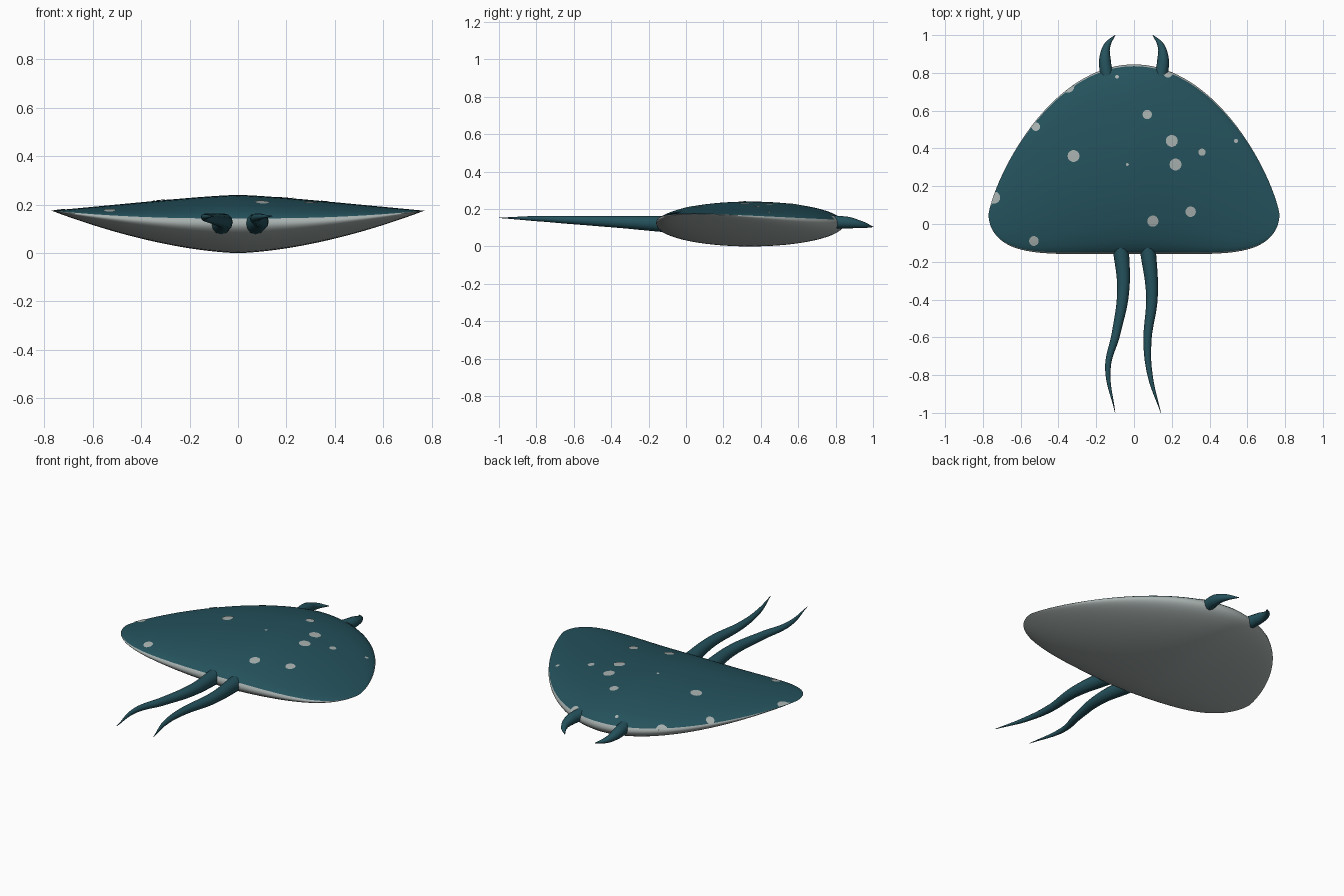
import bpy
import bmesh
import math

cube = bpy.data.objects.get("Cube")
if cube:
    bpy.data.objects.remove(cube, do_unlink=True)


def make_material(name, rgb):
    mat = bpy.data.materials.new(name)
    mat.use_nodes = True
    mat.diffuse_color = (*rgb, 1)
    mat.node_tree.nodes["Principled BSDF"].inputs["Base Color"].default_value = (*rgb, 1)
    return mat


TEAL = make_material("deep teal", (0.018, 0.084, 0.108))
PALE = make_material("pale grey", (0.39, 0.44, 0.43))

SPAN = 0.77      # half width of the body
THICK = 0.12     # half height at the centre


def section(x):
    """Trailing edge, leading edge, rim height and half thickness at x."""
    s = min(abs(x) / SPAN, 1)
    trail = 0.05 - 0.21 * math.sqrt(1 - s ** 6)
    lead = 0.05 + 0.795 * (1 - s * s) ** 0.77
    return trail, lead, THICK + 0.055 * s * s, THICK * (1 - s ** 1.5)


def top_point(x, y, lift):
    """Point on the upper skin, held inside the outline."""
    x = max(-0.99 * SPAN, min(0.99 * SPAN, x))
    trail, lead, rim, h = section(x)
    mid, half = (lead + trail) / 2, (lead - trail) / 2
    t = max(-0.995, min(0.995, (y - mid) / half))
    return x, mid + half * t, rim + h * math.sqrt(1 - t * t) + lift


def finish(name, bm, mats):
    mesh = bpy.data.meshes.new(name)
    bm.to_mesh(mesh)
    bm.free()
    for mat in mats:
        mesh.materials.append(mat)
    obj = bpy.data.objects.new(name, mesh)
    bpy.context.collection.objects.link(obj)
    smooth(obj)
    return obj


def smooth(obj):
    bpy.ops.object.select_all(action="DESELECT")
    obj.select_set(True)
    bpy.context.view_layer.objects.active = obj
    bpy.ops.object.shade_smooth_by_angle(angle=math.radians(60))


# Body: elliptical sections lofted from wing tip to wing tip
STATIONS, SIDES = 72, 64
bm = bmesh.new()
rings = []
for i in range(1, STATIONS):
    x = -SPAN * math.cos(math.pi * i / STATIONS)
    trail, lead, rim, h = section(x)
    mid, half = (lead + trail) / 2, (lead - trail) / 2
    angles = [math.tau * k / SIDES for k in range(SIDES)]
    rings.append([bm.verts.new((x, mid + half * math.cos(a), rim + h * math.sin(a)))
                  for a in angles])
tips = [bm.verts.new((side * SPAN, 0.05, section(SPAN)[2])) for side in (-1, 1)]


def skin(verts, k):
    # Upper skin is teal, belly and lower rim are pale
    face = bm.faces.new(verts)
    face.material_index = 0 if 2 <= k < SIDES // 2 - 2 else 1


for k in range(SIDES):
    n = (k + 1) % SIDES
    for a, b in zip(rings, rings[1:]):
        skin((a[k], a[n], b[n], b[k]), k)
    skin((tips[0], rings[0][n], rings[0][k]), k)
    skin((tips[1], rings[-1][k], rings[-1][n]), k)
bmesh.ops.recalc_face_normals(bm, faces=bm.faces)
finish("body", bm, [TEAL, PALE])

# Pale spots: thin plates following the upper skin (x, y, radius)
SPOTS = [(-.52, .515, .023), (-.35, .73, .035), (-.09, .78, .01), (.18, .80, .025),
         (.07, .58, .025), (.2, .44, .032), (.36, .38, .019), (.22, .315, .032),
         (.54, .44, .011), (-.32, .36, .032), (-.035, .315, .008), (-.74, .14, .032),
         (.3, .065, .028), (.1, .015, .03), (-.53, -.09, .026)]
bm = bmesh.new()
for x, y, r in SPOTS:
    centre = bm.verts.new(top_point(x, y, 0.003))
    loops = []
    for part in (0.5, 1):
        loops.append([bm.verts.new(top_point(x + part * r * math.cos(math.tau * k / 14),
                                             y + part * r * math.sin(math.tau * k / 14),
                                             0.003)) for k in range(14)])
    inner, outer = loops
    for k in range(14):
        n = (k + 1) % 14
        bm.faces.new((centre, inner[k], inner[n]))
        bm.faces.new((inner[k], outer[k], outer[n], inner[n]))
finish("back_spots", bm, [PALE])


def tapered_tube(name, points):
    """Smooth round tube through (x, y, z, radius) points."""
    curve = bpy.data.curves.new(name, "CURVE")
    curve.dimensions = "3D"
    curve.bevel_depth = 1
    curve.bevel_resolution = 4
    curve.resolution_u = 10
    curve.use_fill_caps = True
    spline = curve.splines.new("BEZIER")
    spline.bezier_points.add(len(points) - 1)
    for knot, (x, y, z, r) in zip(spline.bezier_points, points):
        knot.co = (x, y, z)
        knot.radius = r
        knot.handle_left_type = knot.handle_right_type = "AUTO"
    curve.materials.append(TEAL)
    obj = bpy.data.objects.new(name, curve)
    bpy.context.collection.objects.link(obj)
    bpy.ops.object.select_all(action="DESELECT")
    obj.select_set(True)
    bpy.context.view_layer.objects.active = obj
    bpy.ops.object.convert(target="MESH")
    smooth(bpy.context.view_layer.objects.active)


# Tails: wavy, level along the top and tapering to a point
TAILS = {
    "right_tail": [(-.07, -.12, .043), (-.057, -.35, .032), (-.095, -.58, .023),
                   (-.138, -.76, .015), (-.1, -1, .001)],
    "left_tail": [(.072, -.12, .043), (.095, -.38, .031), (.071, -.63, .021),
                  (.085, -.8, .014), (.142, -1, .001)],
}
for name, path in TAILS.items():
    tapered_tube(name, [(x, y, 0.163 - r + 0.06 * min(0, y + 0.85), r) for x, y, r in path])

# Horns: mirrored pair curving inwards
HORN = [(.142, .78, .13, .036), (.154, .87, .127, .031), (.142, .945, .115, .018),
        (.1, 1, .105, .002)]
for name, side in (("left_horn", 1), ("right_horn", -1)):
    tapered_tube(name, [(side * x, y, z, r) for x, y, z, r in HORN])
